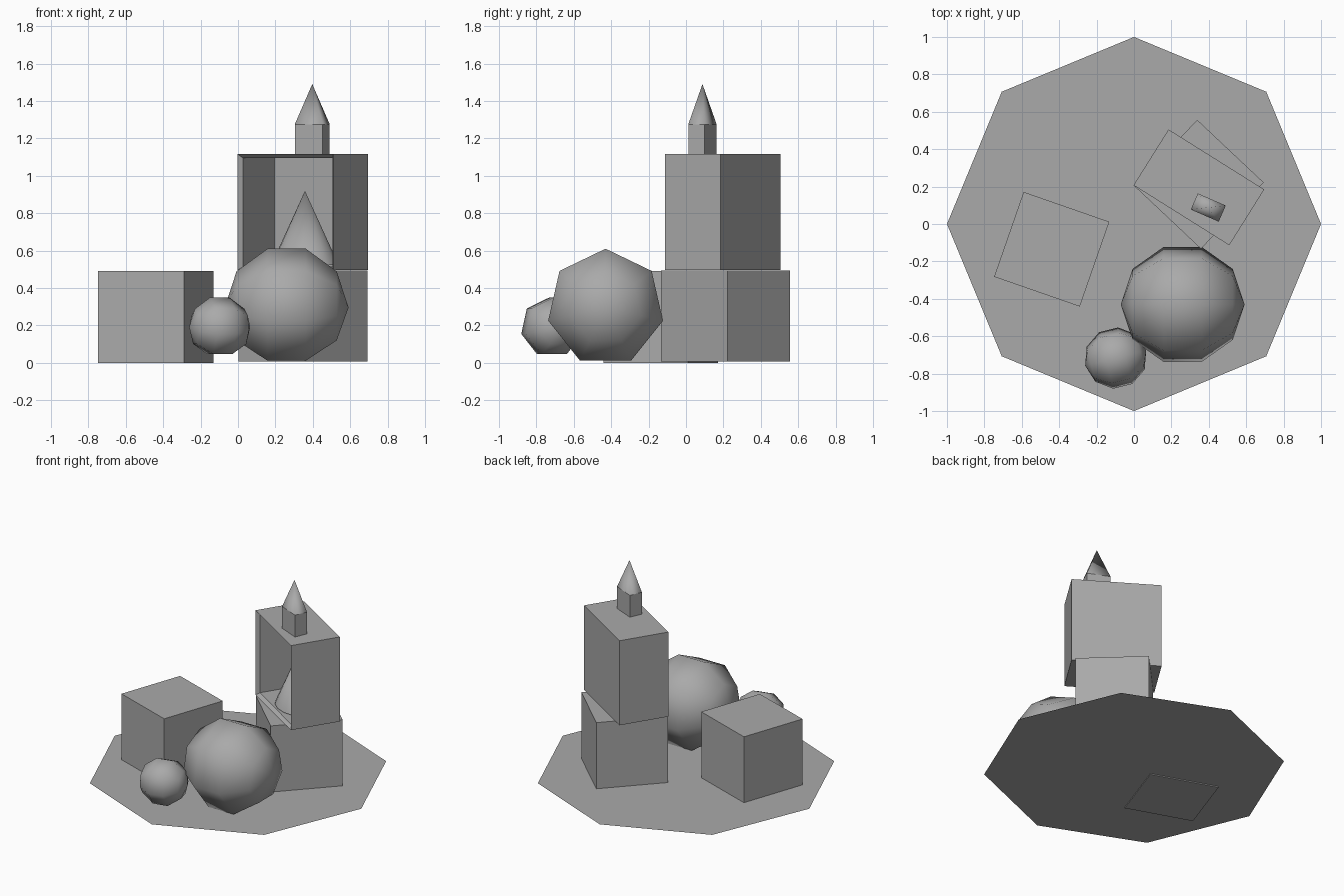
import bpy, bmesh
from math import radians
from mathutils import Matrix, Vector

cube = bpy.data.objects.get("Cube")
if cube:
    bpy.data.objects.remove(cube, do_unlink=True)

grey = bpy.data.materials.new("plain grey")
grey.use_nodes = True
colour = (0.4, 0.4, 0.4, 1)
grey.diffuse_color = colour
grey.node_tree.nodes["Principled BSDF"].inputs["Base Color"].default_value = colour


def finish(name, bm, location, turn=0, smooth=False):
    """Turn a bmesh into a placed object, rotated about z by degrees."""
    mesh = bpy.data.meshes.new(name)
    for face in bm.faces:
        face.smooth = smooth
    bm.to_mesh(mesh)
    bm.free()
    mesh.materials.append(grey)
    obj = bpy.data.objects.new(name, mesh)
    obj.location = location
    obj.rotation_euler.z = radians(turn)
    bpy.context.collection.objects.link(obj)
    return obj


def box_mesh(size):
    """Box standing on its origin."""
    bm = bmesh.new()
    bmesh.ops.create_cube(bm, size=1)
    bmesh.ops.translate(bm, verts=bm.verts, vec=(0, 0, 0.5))
    bmesh.ops.scale(bm, verts=bm.verts, vec=size)
    return bm


def ball(name, radius, location, turn=0):
    """Coarse sphere lying with its poles along x and one corner upward."""
    bm = bmesh.new()
    bmesh.ops.create_uvsphere(bm, u_segments=7, v_segments=5, radius=radius)
    bmesh.ops.rotate(bm, verts=bm.verts, matrix=Matrix.Rotation(radians(-90), 3, "Y"))
    # turn about x until a ring corner is the highest point
    ring = max(bm.verts, key=lambda v: v.co.yz.length).co
    angle = Vector((ring.y, ring.z)).angle_signed(Vector((0, 1)))
    best = min((angle, -angle), key=lambda a: abs(
        (Matrix.Rotation(a, 3, "X") @ ring).y) - (Matrix.Rotation(a, 3, "X") @ ring).z)
    bmesh.ops.rotate(bm, verts=bm.verts, matrix=Matrix.Rotation(best, 3, "X"))
    finish(name, bm, location, turn, smooth=True)


def cone(name, sides, start, size, location, turn):
    """Open-based smooth cone, standing on its origin."""
    bm = bmesh.new()
    bmesh.ops.create_cone(bm, cap_ends=False, segments=sides, radius1=1, radius2=0, depth=1)
    bmesh.ops.remove_doubles(bm, verts=bm.verts, dist=0.001)
    bmesh.ops.rotate(bm, verts=bm.verts, matrix=Matrix.Rotation(radians(start), 3, "Z"))
    bmesh.ops.translate(bm, verts=bm.verts, vec=(0, 0, 0.5))
    bmesh.ops.scale(bm, verts=bm.verts, vec=size)
    finish(name, bm, location, turn, smooth=True)


# Flat octagonal ground
bm = bmesh.new()
bmesh.ops.create_circle(bm, cap_ends=True, segments=8, radius=1)
finish("ground_plate", bm, (0, 0, 0.007))

# Solid blocks
finish("side_block", box_mesh((0.485, 0.48, 0.49)), (-0.44, -0.135, 0), -19.2)
finish("tower_base", box_mesh((0.488, 0.488, 0.485)), (0.348, 0.212, 0.008), -43.3)

# Hollow upper block with a bevelled rim around its open front
bm = box_mesh((0.604, 0.352, 0.62))
bm.normal_update()
front = [min(bm.faces, key=lambda f: f.calc_center_median().y)]
bmesh.ops.inset_individual(bm, faces=front, thickness=0.027, depth=-0.022)
bmesh.ops.inset_individual(bm, faces=front, thickness=0, depth=-0.318)
finish("hollow_block", bm, (0.347, 0.196, 0.495), -32.1)

# Cone sheltered inside the hollow block
cone("inner_cone", 16, 0, (0.19, 0.155, 0.395), (0.358, 0.196, 0.524), -32.1)

# Small chimney with a pointed cap
finish("chimney", box_mesh((0.163, 0.094, 0.16)), (0.397, 0.088, 1.115), -23.5)
half_diagonal = 0.5 ** 0.5
cone("chimney_cap", 4, 45, (0.163 * half_diagonal, 0.094 * half_diagonal, 0.215),
     (0.397, 0.088, 1.275), -23.5)

# Two balls in front
ball("large_ball", 0.331, (0.26, -0.43, 0.295))
ball("small_ball", 0.168, (-0.098, -0.717, 0.19), 14)
